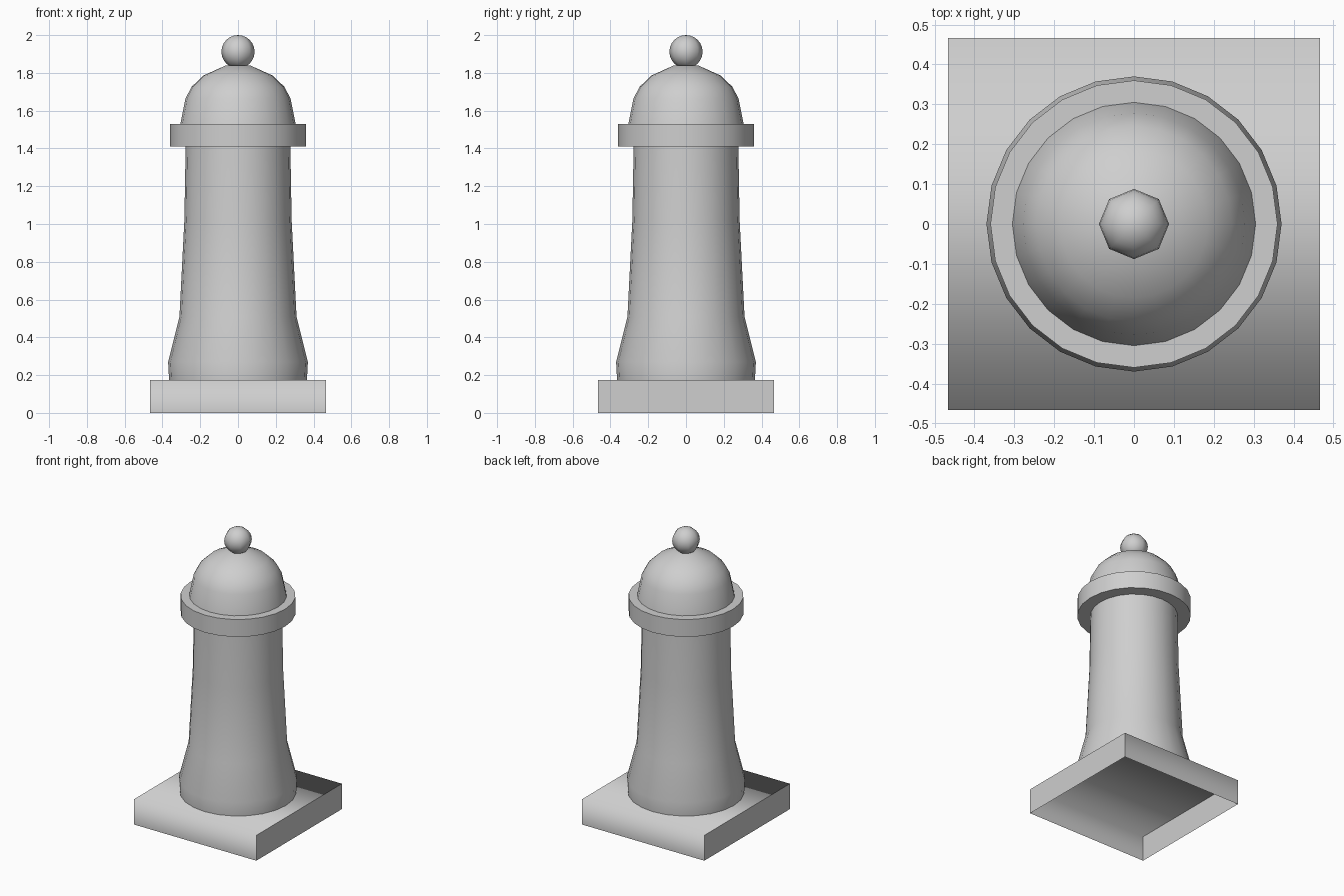
import bpy
import bmesh
import math

cube = bpy.data.objects.get("Cube")
if cube:
    bpy.data.objects.remove(cube, do_unlink=True)

GREY = (0.62, 0.62, 0.62, 1.0)
stone = bpy.data.materials.new("plain_grey")
stone.use_nodes = True
stone.diffuse_color = GREY
stone.node_tree.nodes["Principled BSDF"].inputs["Base Color"].default_value = GREY


def finish(name, bm):
    """Turn a bmesh into a named grey object."""
    mesh = bpy.data.meshes.new(name)
    bm.to_mesh(mesh)
    bm.free()
    mesh.materials.append(stone)
    obj = bpy.data.objects.new(name, mesh)
    bpy.context.collection.objects.link(obj)
    return obj


def lathe(name, profile, sides, sharp=60):
    """Spin a (radius, height) profile around z."""
    bm = bmesh.new()
    verts = [bm.verts.new((r, 0, z)) for r, z in profile]
    edges = [bm.edges.new(pair) for pair in zip(verts, verts[1:])]
    bmesh.ops.spin(bm, geom=verts + edges, cent=(0, 0, 0), axis=(0, 0, 1),
                   angle=math.tau, steps=sides, use_duplicate=False)
    bmesh.ops.remove_doubles(bm, verts=bm.verts, dist=0.0005)
    bmesh.ops.recalc_face_normals(bm, faces=bm.faces)
    obj = finish(name, bm)
    bpy.ops.object.select_all(action="DESELECT")
    obj.select_set(True)
    bpy.context.view_layer.objects.active = obj
    bpy.ops.object.shade_smooth_by_angle(angle=math.radians(sharp))
    return obj


# Square plinth, open underneath, with the front, top and back shaded as one
HALF, PLINTH_TOP = 0.467, 0.175
bm = bmesh.new()
bmesh.ops.create_cube(bm, size=1)
for v in bm.verts:
    v.co.x *= 2 * HALF
    v.co.y *= 2 * HALF
    v.co.z = (v.co.z + 0.5) * PLINTH_TOP
bm.normal_update()
bottom = [f for f in bm.faces if f.normal.z < -0.5]
bmesh.ops.delete(bm, geom=bottom, context="FACES")
for f in bm.faces:
    f.smooth = abs(f.normal.x) < 0.5
finish("plinth", bm)

# Flared round shaft
lathe("shaft", [(0.365, PLINTH_TOP), (0.37, 0.27), (0.31, 0.51),
                (0.284, 1.02), (0.277, 1.42)], 24)

# Wide collar under the dome
lathe("collar", [(0, 1.41), (0.36, 1.41), (0.36, 1.53), (0, 1.53)], 24)

# Domed cap
lathe("dome", [(0.305, 1.53), (0.278, 1.665), (0.245, 1.727),
               (0.185, 1.785), (0.068, 1.838), (0, 1.84)], 24)

# Ball finial
RADIUS, RINGS = 0.088, 12
arc = [math.pi * i / RINGS for i in range(RINGS + 1)]
lathe("finial", [(RADIUS * math.sin(a), 2 - RADIUS + RADIUS * math.cos(a))
                 for a in arc], 8)
